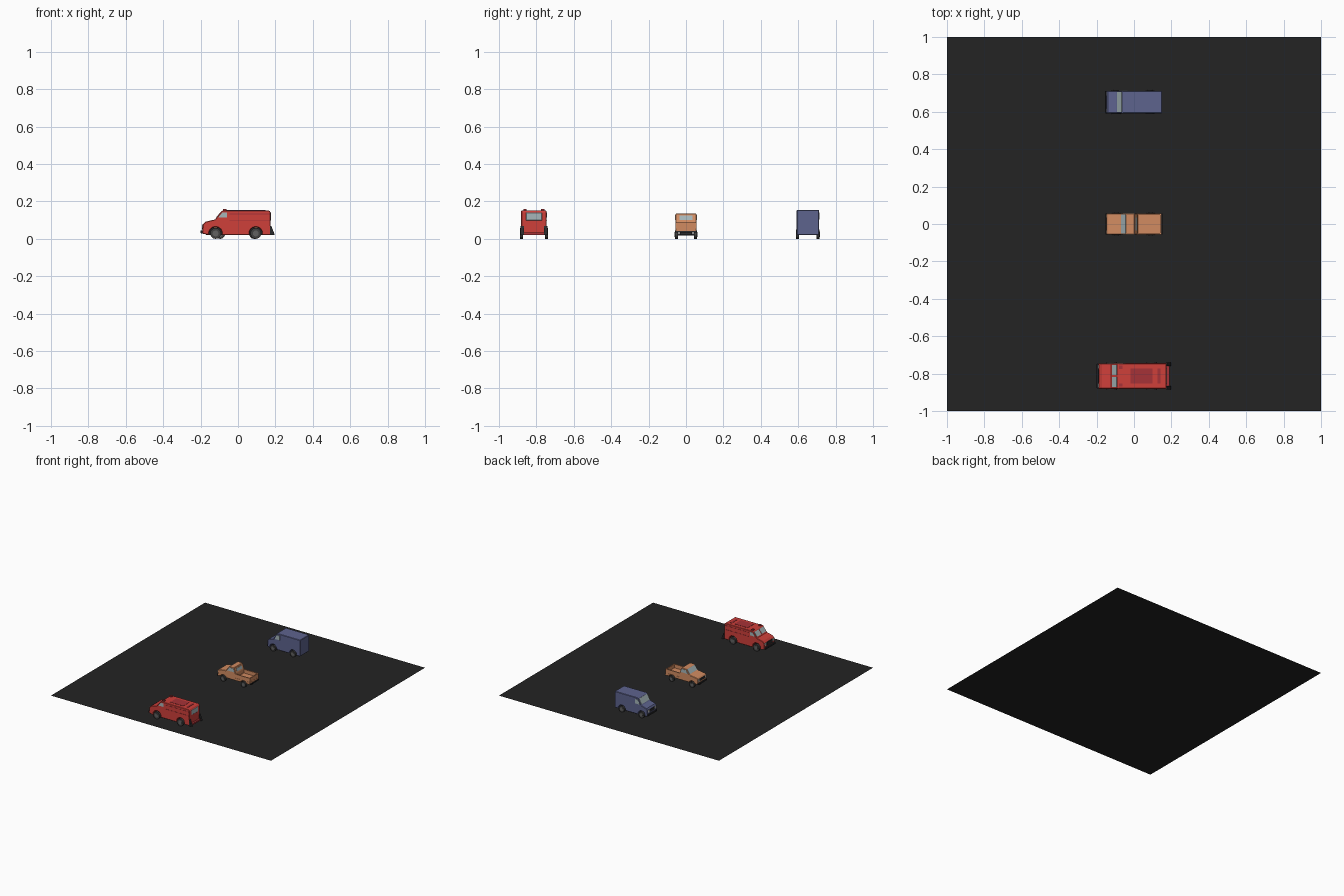
import bpy, bmesh, math
from mathutils import Matrix, Vector

if "Cube" in bpy.data.objects:
    bpy.data.objects.remove(bpy.data.objects["Cube"])


def mat(name, r, g, b):
    m = bpy.data.materials.new(name)
    m.diffuse_color = (r, g, b, 1)
    m.use_nodes = True
    m.node_tree.nodes["Principled BSDF"].inputs["Base Color"].default_value = m.diffuse_color
    return m


ASPHALT = mat("asphalt", 0.017, 0.017, 0.017)
RED = mat("red paint", 0.62, 0.05, 0.042)
DARK_RED = mat("dark red paint", 0.38, 0.032, 0.038)
ORANGE = mat("orange paint", 0.64, 0.26, 0.12)
BLUE = mat("blue paint", 0.11, 0.125, 0.27)
GLASS = mat("pale glass", 0.38, 0.47, 0.49)
TYRE = mat("tyre grey", 0.05, 0.05, 0.05)
TRIM = mat("dark trim", 0.022, 0.022, 0.024)
HUB = mat("hub grey", 0.12, 0.12, 0.12)
LAMP = mat("lamp white", 0.6, 0.6, 0.56)


def finish(bm, name, m):
    bmesh.ops.recalc_face_normals(bm, faces=bm.faces)
    me = bpy.data.meshes.new(name)
    bm.to_mesh(me)
    bm.free()
    me.materials.append(m)
    ob = bpy.data.objects.new(name, me)
    bpy.context.collection.objects.link(ob)
    return ob


def prism(name, pts, y0, y1, m, bevel=0):
    """Side profile (x, z) extruded from y0 to y1."""
    bm = bmesh.new()
    f = bm.faces.new([bm.verts.new((x, y0, z)) for x, z in pts])
    r = bmesh.ops.extrude_face_region(bm, geom=[f])
    vs = [v for v in r["geom"] if isinstance(v, bmesh.types.BMVert)]
    bmesh.ops.translate(bm, verts=vs, vec=(0, y1 - y0, 0))
    ob = finish(bm, name, m)
    if bevel:
        b = ob.modifiers.new("bevel", "BEVEL")
        b.width, b.segments, b.limit_method = bevel, 1, "ANGLE"
        b.angle_limit = math.radians(40)
    return ob


def box(name, x0, x1, y0, y1, z0, z1, m, bevel=0):
    return prism(name, [(x0, z0), (x1, z0), (x1, z1), (x0, z1)], y0, y1, m, bevel)


def slab(name, a, b, y0, y1, m, t=0.002):
    """Thin plate lying on the sloped line a-b of a profile."""
    d = Vector((b[0] - a[0], b[1] - a[1])).normalized()
    n = Vector((-d.y, d.x)) * t
    pts = [(a[0] - n.x, a[1] - n.y), (b[0] - n.x, b[1] - n.y),
           (b[0] + n.x, b[1] + n.y), (a[0] + n.x, a[1] + n.y)]
    return prism(name, pts, y0, y1, m)


def arch(cx, r, base):
    """Wheel arch cut into the bottom line, left to right."""
    R = r + 0.006
    a0 = math.asin((base - r) / R)
    return [(cx - R * math.cos(a0 + (math.pi - 2 * a0) * i / 8),
             r + R * math.sin(a0 + (math.pi - 2 * a0) * i / 8)) for i in range(9)]


def body(name, top, wheels, r, base, yc, hw, m):
    """top runs from rear bottom over the roof to the front bottom."""
    bottom = [p for cx in wheels for p in arch(cx, r, base)]
    return prism(name, bottom + top, yc - hw, yc + hw, m, 0.003)


def cylinder(name, x, y, z, r, depth, m):
    bm = bmesh.new()
    bmesh.ops.create_cone(bm, cap_ends=True, segments=14, radius1=r, radius2=r, depth=depth,
                          matrix=Matrix.Translation((x, y, z)) @ Matrix.Rotation(math.pi / 2, 4, "X"))
    return finish(bm, name, m)


def running_gear(label, wheels, r, yc, hw, x0, x1, z1):
    for cx in wheels:
        for s in (-1, 1):
            cylinder(label + "_tyre", cx, yc + s * (hw - 0.005), r, r, 0.016, TYRE)
            cylinder(label + "_hub", cx, yc + s * (hw + 0.003), r, r * 0.55, 0.003, HUB)
        cylinder(label + "_axle", cx, yc, r, 0.005, 2 * hw - 0.02, TRIM)
    box(label + "_chassis", x0, x1, yc - hw * 0.55, yc + hw * 0.55, 0.022, z1, TRIM)


def both_sides(name, pts, yc, hw, m, t=0.0015):
    for s in (-1, 1):
        prism(name, pts, yc + s * (hw - t), yc + s * (hw + t), m)


def rect(x0, x1, z0, z1):
    return [(x0, z0), (x1, z0), (x1, z1), (x0, z1)]


# Ground plane
bm = bmesh.new()
bmesh.ops.create_grid(bm, x_segments=1, y_segments=1, size=1)
finish(bm, "ground", ASPHALT)

# Red van
Y, H, W = -0.813, 0.068, (-0.12, 0.095)
body("red_van_body", [(0.175, 0.02), (0.175, 0.14), (0.168, 0.151), (-0.085, 0.151), (-0.122, 0.104),
                      (-0.172, 0.092), (-0.188, 0.078), (-0.19, 0.028)], W, 0.029, 0.02, Y, H, RED)
running_gear("red_van", W, 0.029, Y, H + 0.003, -0.17, 0.16, 0.06)
for s in (-1, 1):
    c = Y + s * 0.032
    slab("red_van_windscreen", (-0.117, 0.111), (-0.091, 0.144), c - 0.027, c + 0.027, GLASS)
    box("red_van_beacon", -0.08, -0.062, Y + s * 0.048 - 0.009, Y + s * 0.048 + 0.009, 0.15, 0.159, DARK_RED)
    box("red_van_headlamp", -0.192, -0.186, Y + s * 0.05 - 0.01, Y + s * 0.05 + 0.01, 0.058, 0.076, LAMP)
    fin = Y + s * 0.063
    prism("red_van_rear_corner", [(0.172, 0.02), (0.197, 0.02), (0.178, 0.07), (0.172, 0.07)],
          fin - 0.009, fin + 0.009, TRIM)
both_sides("red_van_side_window", [(-0.107, 0.113), (-0.06, 0.113), (-0.06, 0.141), (-0.084, 0.141)], Y, H, GLASS)
both_sides("red_van_upper_rail", rect(-0.045, 0.17, 0.131, 0.135), Y, H, DARK_RED)
both_sides("red_van_lower_rail", rect(-0.045, 0.17, 0.098, 0.102), Y, H, DARK_RED)
box("red_van_roof_panel", -0.02, 0.10, Y - 0.04, Y + 0.04, 0.149, 0.153, DARK_RED)
box("red_van_roof_strip", 0.125, 0.142, Y - 0.04, Y + 0.04, 0.149, 0.153, DARK_RED)
box("red_van_rear_window", 0.172, 0.177, Y - 0.043, Y + 0.043, 0.098, 0.14, GLASS, 0.002)
box("red_van_rear_bumper", 0.17, 0.19, Y - 0.055, Y + 0.055, 0.022, 0.034, DARK_RED)
box("red_van_front_bumper", -0.2, -0.18, Y - 0.066, Y + 0.066, 0.028, 0.046, TRIM, 0.003)
box("red_van_grille", -0.192, -0.186, Y - 0.035, Y + 0.035, 0.05, 0.078, TRIM)

# Orange pickup
Y, H, W, r = 0.0, 0.057, (-0.095, 0.09), 0.023
body("pickup_body", [(0.148, 0.034), (0.148, 0.058), (0.018, 0.058), (0.018, 0.09), (0.003, 0.135),
                     (-0.04, 0.135), (-0.07, 0.095), (-0.138, 0.086), (-0.146, 0.076), (-0.146, 0.034)],
     W, r, 0.034, Y, H, ORANGE)
running_gear("pickup", W, r, Y, H, -0.14, 0.14, 0.045)
for s in (-1, 1):
    box("pickup_bed_side", 0.016, 0.148, min(s * 0.049, s * H), max(s * 0.049, s * H), 0.056, 0.088, ORANGE)
    box("pickup_headlamp", -0.149, -0.143, s * 0.044 - 0.008, s * 0.044 + 0.008, 0.058, 0.074, LAMP)
box("pickup_tailgate", 0.14, 0.148, -0.049, 0.049, 0.056, 0.087, ORANGE)
slab("pickup_windscreen", (-0.068, 0.098), (-0.043, 0.131), -0.05, 0.05, GLASS)
slab("pickup_rear_window", (0.0145, 0.1), (0.007, 0.123), -0.034, 0.034, GLASS)
both_sides("pickup_side_window", [(-0.059, 0.1), (0.008, 0.1), (0.0, 0.128), (-0.038, 0.128)], Y, H, GLASS)
box("pickup_grille", -0.148, -0.143, -0.033, 0.033, 0.056, 0.076, TRIM)
box("pickup_front_bumper", -0.152, -0.14, -0.057, 0.057, 0.034, 0.046, TRIM)
box("pickup_rear_bumper", 0.142, 0.152, -0.055, 0.055, 0.034, 0.043, TRIM)

# Blue van
Y, H, W, r = 0.652, 0.06, (-0.095, 0.085), 0.025
body("blue_van_body", [(0.15, 0.02), (0.15, 0.154), (-0.062, 0.154), (-0.092, 0.1), (-0.138, 0.086),
                       (-0.147, 0.074), (-0.147, 0.024)], W, r, 0.02, Y, H, BLUE)
running_gear("blue_van", W, r, Y, H, -0.14, 0.14, 0.05)
slab("blue_van_windscreen", (-0.089, 0.106), (-0.066, 0.148), Y - 0.054, Y + 0.054, GLASS)
both_sides("blue_van_side_window", [(-0.08, 0.104), (-0.035, 0.104), (-0.035, 0.14), (-0.061, 0.14)], Y, H, GLASS)
for s in (-1, 1):
    box("blue_van_headlamp", -0.15, -0.144, Y + s * 0.045 - 0.009, Y + s * 0.045 + 0.009, 0.055, 0.072, LAMP)
box("blue_van_grille", -0.149, -0.144, Y - 0.033, Y + 0.033, 0.05, 0.072, TRIM)
box("blue_van_front_bumper", -0.154, -0.14, Y - 0.06, Y + 0.06, 0.026, 0.042, TRIM, 0.002)
